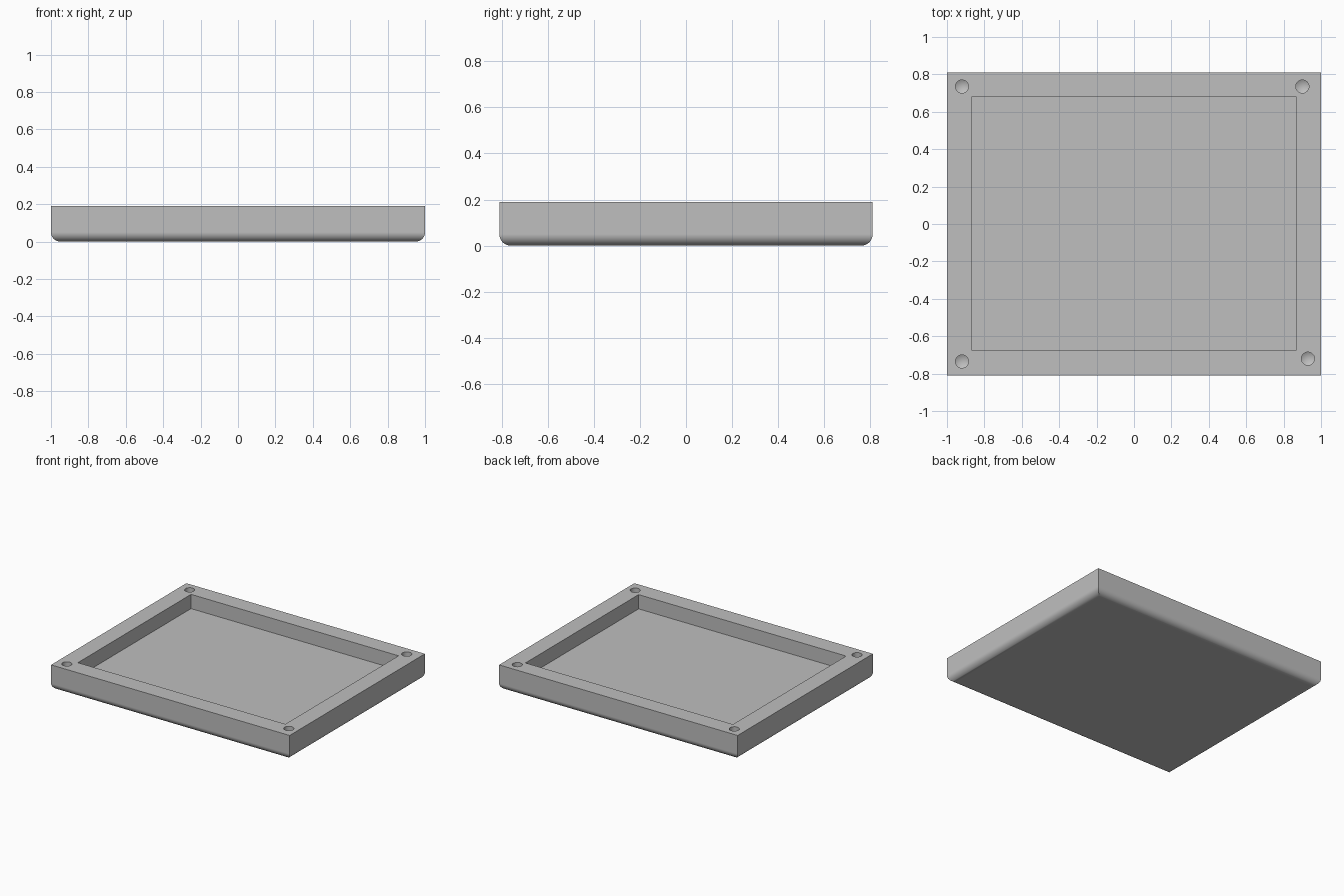
import bpy, bmesh
from mathutils import Matrix, Vector

cube = bpy.data.objects.get("Cube")
if cube:
    bpy.data.objects.remove(cube, do_unlink=True)

WIDTH, DEPTH, HEIGHT = 2.0, 1.62, 0.19
FILLET = 0.05
FLOOR_Z = 0.082
HOLE_RADIUS, HOLE_DEPTH, TIP_DEPTH = 0.035, 0.08, 0.02
HOLES = [(-0.92, 0.735), (0.90, 0.735), (-0.92, -0.735), (0.93, -0.72)]

grey = bpy.data.materials.new("light_grey")
grey.use_nodes = True
grey.diffuse_color = (0.52, 0.52, 0.52, 1)
grey.node_tree.nodes["Principled BSDF"].inputs["Base Color"].default_value = (0.52, 0.52, 0.52, 1)


def add_box(bm, low, high):
    low, high = Vector(low), Vector(high)
    place = Matrix.Translation((low + high) / 2) @ Matrix.Diagonal((*(high - low), 1))
    return bmesh.ops.create_cube(bm, size=1, matrix=place)["verts"]


def add_drill(bm, x, y):
    """Straight shank with a shallow conical tip pointing down."""
    top, bottom = HEIGHT + 0.05, HEIGHT - HOLE_DEPTH
    verts = bmesh.ops.create_cone(
        bm, cap_ends=True, segments=32, radius1=HOLE_RADIUS, radius2=HOLE_RADIUS,
        depth=top - bottom, matrix=Matrix.Translation((x, y, (top + bottom) / 2)))["verts"]
    faces = {f for v in verts for f in v.link_faces}
    cap = min(faces, key=lambda f: f.calc_center_median().z)
    tip = bmesh.ops.poke(bm, faces=[cap])["verts"][0]
    tip.co.z -= TIP_DEPTH


def make_object(name, bm):
    bmesh.ops.recalc_face_normals(bm, faces=bm.faces)
    mesh = bpy.data.meshes.new(name)
    bm.to_mesh(mesh)
    bm.free()
    mesh.materials.append(grey)
    obj = bpy.data.objects.new(name, mesh)
    bpy.context.collection.objects.link(obj)
    return obj


# Tray body: a block with its lower edges rounded
bm = bmesh.new()
add_box(bm, (-WIDTH / 2, -DEPTH / 2, 0), (WIDTH / 2, DEPTH / 2, HEIGHT))
lower_edges = [e for e in bm.edges if all(v.co.z < 0.001 for v in e.verts)]
bmesh.ops.bevel(bm, geom=lower_edges, offset=FILLET, segments=10, profile=0.5, affect='EDGES')
tray = make_object("tray", bm)

# Cutters: central recess and four corner screw holes
bm = bmesh.new()
add_box(bm, (-0.87, -0.675, FLOOR_Z), (0.87, 0.68, HEIGHT + 0.05))
for x, y in HOLES:
    add_drill(bm, x, y)
cutter = make_object("recess_and_hole_cutter", bm)
cutter.hide_render = True

# Cut the tray, then drop the helper
bpy.ops.object.select_all(action='DESELECT')
bpy.context.view_layer.objects.active = tray
tray.select_set(True)
cut = tray.modifiers.new("cut", 'BOOLEAN')
cut.operation = 'DIFFERENCE'
cut.solver = 'EXACT'
cut.object = cutter
bpy.ops.object.modifier_apply(modifier=cut.name)
bpy.data.objects.remove(cutter, do_unlink=True)

# Smooth fillet and holes, crisp corners, flat large faces
bpy.ops.object.shade_smooth_by_angle(angle=0.5)
weighted = tray.modifiers.new("flat_faces", 'WEIGHTED_NORMAL')
weighted.keep_sharp = True
